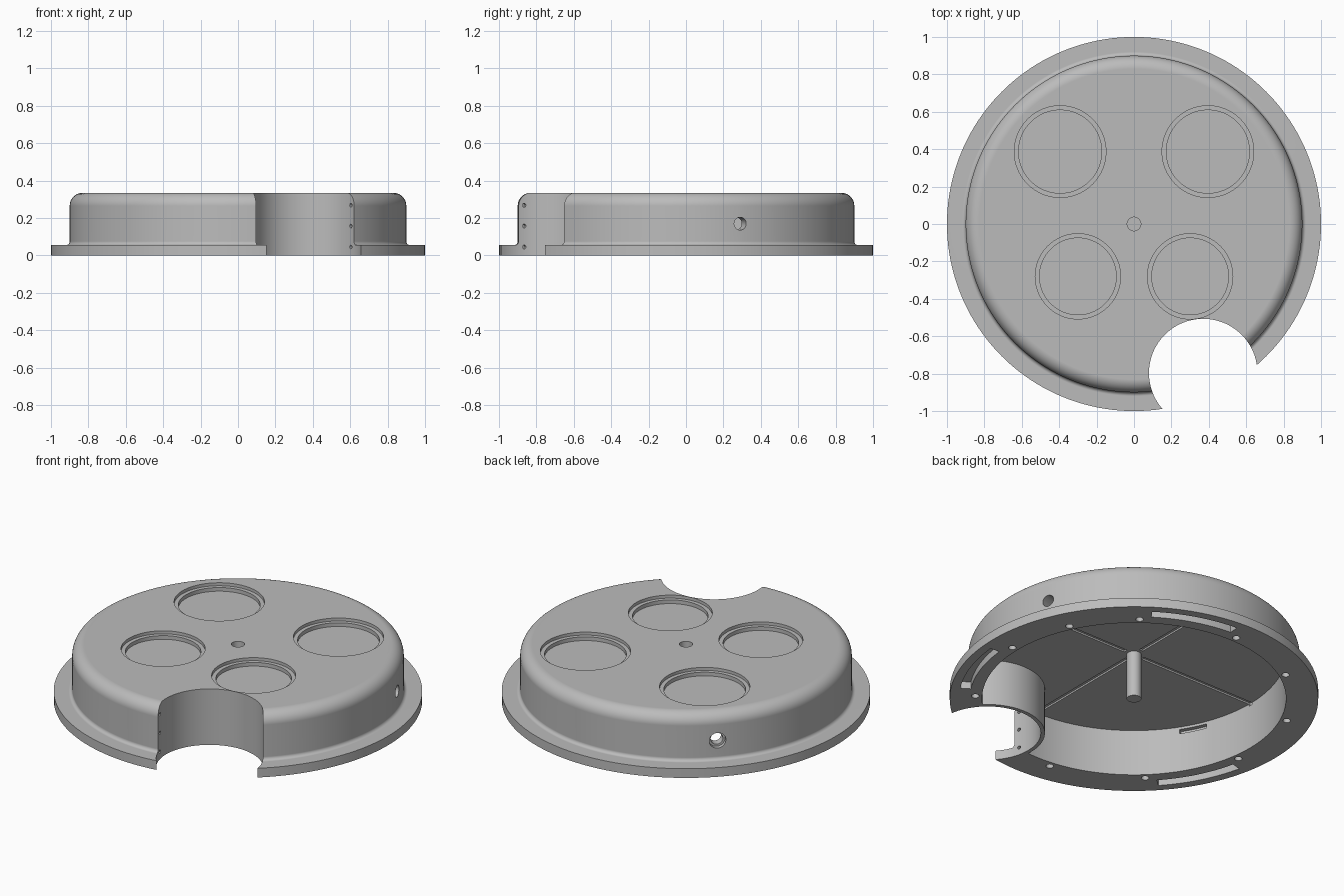
import bpy, bmesh, math
from mathutils import Matrix, Vector

if "Cube" in bpy.data.objects:
    bpy.data.objects.remove(bpy.data.objects["Cube"])

grey = bpy.data.materials.new("warm_grey")
grey.diffuse_color = (0.5, 0.5, 0.5, 1)
grey.use_nodes = True
grey.node_tree.nodes["Principled BSDF"].inputs["Base Color"].default_value = grey.diffuse_color


def new_object(name, bm):
    bmesh.ops.recalc_face_normals(bm, faces=bm.faces)
    mesh = bpy.data.meshes.new(name)
    bm.to_mesh(mesh)
    bm.free()
    ob = bpy.data.objects.new(name, mesh)
    bpy.context.collection.objects.link(ob)
    return ob


def prism(name, pts, z0, z1):
    """Vertical prism over a flat outline."""
    bm = bmesh.new()
    face = bm.faces.new([bm.verts.new((x, y, z0)) for x, y in pts])
    res = bmesh.ops.extrude_face_region(bm, geom=[face])
    verts = [v for v in res["geom"] if isinstance(v, bmesh.types.BMVert)]
    bmesh.ops.translate(bm, verts=verts, vec=(0, 0, z1 - z0))
    return new_object(name, bm)


def disc(name, x, y, r, z0, z1, n=96):
    pts = [(x + r * math.cos(2 * math.pi * i / n), y + r * math.sin(2 * math.pi * i / n))
           for i in range(n)]
    return prism(name, pts, z0, z1)


def arc_band(name, a0, a1, r0, r1, z0, z1, n=16):
    """Curved slot between two angles (degrees)."""
    angs = [math.radians(a0 + (a1 - a0) * i / n) for i in range(n + 1)]
    pts = [(r1 * math.cos(a), r1 * math.sin(a)) for a in angs]
    pts += [(r0 * math.cos(a), r0 * math.sin(a)) for a in reversed(angs)]
    return prism(name, pts, z0, z1)


def radial_hole(name, origin, angle, r, d0, d1, z):
    """Horizontal drill pointing away from a centre."""
    ob = disc(name, 0, 0, r, d0, d1, 32)
    d = Vector((math.cos(angle), math.sin(angle), 0))
    rot = d.to_track_quat('Z', 'Y').to_matrix().to_4x4()
    ob.data.transform(Matrix.Translation((origin[0], origin[1], z)) @ rot)
    return ob


def cut(target, cutter):
    mod = target.modifiers.new("cut", 'BOOLEAN')
    mod.operation = 'DIFFERENCE'
    mod.solver = 'EXACT'
    mod.object = cutter
    bpy.context.view_layer.objects.active = target
    bpy.ops.object.modifier_apply(modifier=mod.name)
    bpy.data.objects.remove(cutter)


# Outer housing: flange, small base fillet, wall, rounded shoulder, flat top
TOP, FLANGE, CEILING = 0.335, 0.055, 0.277
profile = [(0, 0), (1, 0), (1, FLANGE)]
for i in range(6):
    a = math.radians(90 * i / 5)
    profile.append((0.92 - 0.02 * math.sin(a), FLANGE + 0.02 - 0.02 * math.cos(a)))
for i in range(11):
    a = math.radians(90 * i / 10)
    profile.append((0.83 + 0.07 * math.cos(a), TOP - 0.07 + 0.07 * math.sin(a)))
profile.append((0, TOP))
bm = bmesh.new()
verts = [bm.verts.new((r, 0, z)) for r, z in profile]
edges = [bm.edges.new(p) for p in zip(verts, verts[1:])]
bmesh.ops.spin(bm, geom=verts + edges, cent=(0, 0, 0), axis=(0, 0, 1),
               angle=2 * math.pi, steps=160)
bmesh.ops.remove_doubles(bm, verts=bm.verts, dist=1e-5)
# merge the fans at the axis into single flat faces
for v in [v for v in bm.verts if v.co.xy.length < 1e-4]:
    bmesh.ops.dissolve_verts(bm, verts=[v])
housing = new_object("housing", bm)

# Hollow underside, leaving the centre post and the wall round the notch
NOTCH = (0.37, -0.797)
cavity = disc("cavity", 0, 0, 0.825, -0.1, CEILING, 160)
cut(cavity, disc("notch_wall", *NOTCH, 0.312, -0.2, 0.4, 128))
cut(cavity, disc("centre_post", 0, 0, 0.04, 0.0, 0.4, 32))
cut(housing, cavity)
cut(housing, disc("notch", *NOTCH, 0.29, -0.1, 0.5, 128))
cut(housing, disc("post_bore", 0, 0, 0.0365, 0.006, 0.5, 32))

# Stepped round pockets in the top
for side in (-1, 1):
    for x, y, r in ((0.395, 0.387, 0.245), (0.3, -0.28, 0.228)):
        cut(housing, disc("pocket_step", side * x, y, r, TOP - 0.018, 0.5))
        cut(housing, disc("pocket_floor", side * x, y, r - 0.023, TOP - 0.04, 0.5))

# Counterbored holes through the side wall
for deg in (18.8, 136):
    a = math.radians(deg)
    cut(housing, radial_hole("side_hole", (0, 0), a, 0.034, 0.75, 1.0, 0.17))
    if deg > 90:
        cut(housing, radial_hole("side_counterbore", (0, 0), a, 0.046, 0.875, 1.0, 0.17))

# Small pin holes in both ends of the notch wall
for deg in (193.6, 36.4):
    for z in (0.045, 0.157, 0.268):
        cut(housing, radial_hole("pin_hole", NOTCH, math.radians(deg), 0.01, 0.26, 0.33, z))

# Crossed grooves in the ceiling
for k in range(4):
    groove = prism("groove", [(0.06, -0.012), (0.832, -0.012), (0.832, 0.012), (0.06, 0.012)],
                   CEILING - 0.012, CEILING + 0.01)
    groove.data.transform(Matrix.Rotation(k * math.pi / 2, 4, 'Z'))
    cut(housing, groove)

# Slit high on the inner wall
cut(housing, arc_band("wall_slit", 201.5, 212.5, 0.8, 0.85, 0.236, 0.262))

# Screw holes and curved slots under the flange
for deg in (0, 26, 52, 90, 122.5, 156, 189, 226, 262, 322):
    a = math.radians(deg)
    cut(housing, disc("screw_hole", 0.862 * math.cos(a), 0.862 * math.sin(a),
                      0.021, -0.05, 0.045, 24))
for a0, a1 in ((-33, -5), (56, 86), (193, 222)):
    cut(housing, arc_band("flange_slot", a0, a1, 0.892, 0.95, -0.05, 0.042))

# Finish: one colour, smooth curves with crisp edges
housing.data.materials.clear()
housing.data.materials.append(grey)
for p in housing.data.polygons:
    p.material_index = 0
bpy.ops.object.select_all(action='DESELECT')
housing.select_set(True)
bpy.context.view_layer.objects.active = housing
bpy.ops.object.shade_smooth_by_angle(angle=math.radians(30))
wn = housing.modifiers.new("even_shading", 'WEIGHTED_NORMAL')
wn.keep_sharp = True
